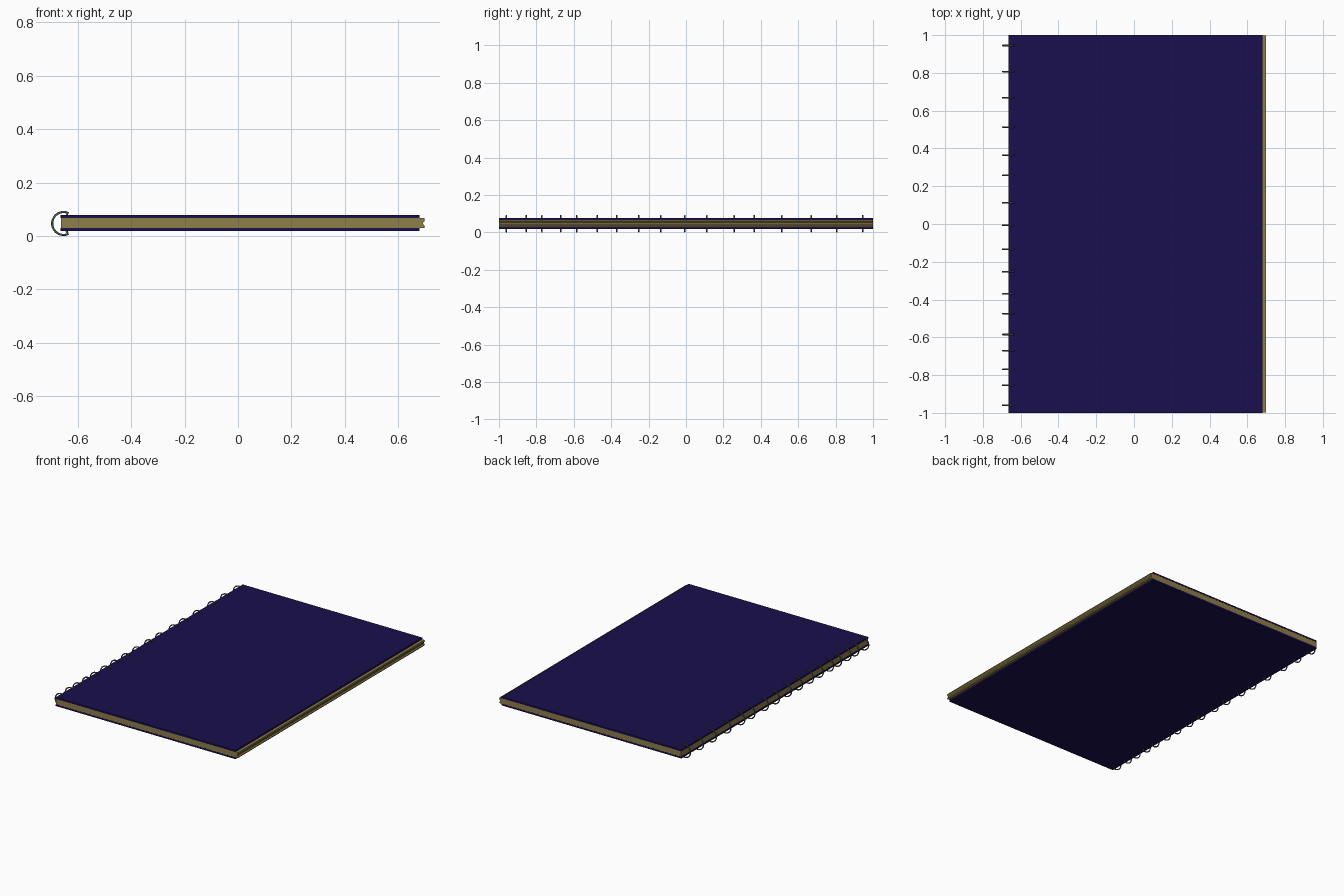
import bpy, bmesh, math

if "Cube" in bpy.data.objects:
    bpy.data.objects.remove(bpy.data.objects["Cube"])


def material(name, color):
    m = bpy.data.materials.new(name)
    m.diffuse_color = (*color, 1)
    m.use_nodes = True
    m.node_tree.nodes["Principled BSDF"].inputs["Base Color"].default_value = m.diffuse_color
    return m


navy = material("navy_card", (0.010, 0.005, 0.075))
paper = material("aged_paper", (0.27, 0.21, 0.068))
wire = material("wire", (0.10, 0.12, 0.12))


def extrude_profile(name, profile, half_y, mat):
    """Extrude an XZ outline along Y, centred on y = 0."""
    bm = bmesh.new()
    face = bm.faces.new([bm.verts.new((x, -half_y, z)) for x, z in profile])
    new = bmesh.ops.extrude_face_region(bm, geom=[face])["geom"]
    verts = [v for v in new if isinstance(v, bmesh.types.BMVert)]
    bmesh.ops.translate(bm, verts=verts, vec=(0, 2 * half_y, 0))
    bmesh.ops.recalc_face_normals(bm, faces=bm.faces)
    mesh = bpy.data.meshes.new(name)
    bm.to_mesh(mesh)
    bm.free()
    mesh.materials.append(mat)
    ob = bpy.data.objects.new(name, mesh)
    bpy.context.collection.objects.link(ob)
    return ob


# Covers
for name, z0, z1 in (("back_cover", 0.019, 0.030), ("front_cover", 0.067, 0.078)):
    extrude_profile(name, [(-0.665, z0), (0.68, z0), (0.68, z1), (-0.665, z1)], 1.0, navy)

# Page block with a shallow notch along the fore edge
extrude_profile("pages", [(-0.663, 0.030), (0.698, 0.030), (0.700, 0.037), (0.694, 0.043),
                          (0.693, 0.050), (0.700, 0.058), (0.698, 0.067), (-0.663, 0.067)],
                0.999, paper)

# Binding rings: open C loops whose ends hook into the covers
ring_y = (-0.96, -0.854, -0.77, -0.67, -0.585, -0.474, -0.37, -0.253, -0.134,
          -0.006, 0.112, 0.257, 0.365, 0.513, 0.669, 0.807, 0.945)
path = [(-0.643, 0.074)]
for i in range(25):
    a = math.radians(68 + 224 * i / 24)
    path.append((-0.653 + 0.043 * math.cos(a), 0.047 + 0.043 * math.sin(a)))
path.append((-0.643, 0.022))

curve = bpy.data.curves.new("binding_rings", "CURVE")
curve.dimensions = "3D"
curve.bevel_depth = 0.004
curve.bevel_resolution = 2
curve.use_fill_caps = True
curve.materials.append(wire)
for y in ring_y:
    s = curve.splines.new("POLY")
    s.points.add(len(path) - 1)
    for p, (x, z) in zip(s.points, path):
        p.co = (x, y, z, 1)
    s.use_smooth = True
rings = bpy.data.objects.new("binding_rings", curve)
bpy.context.collection.objects.link(rings)
